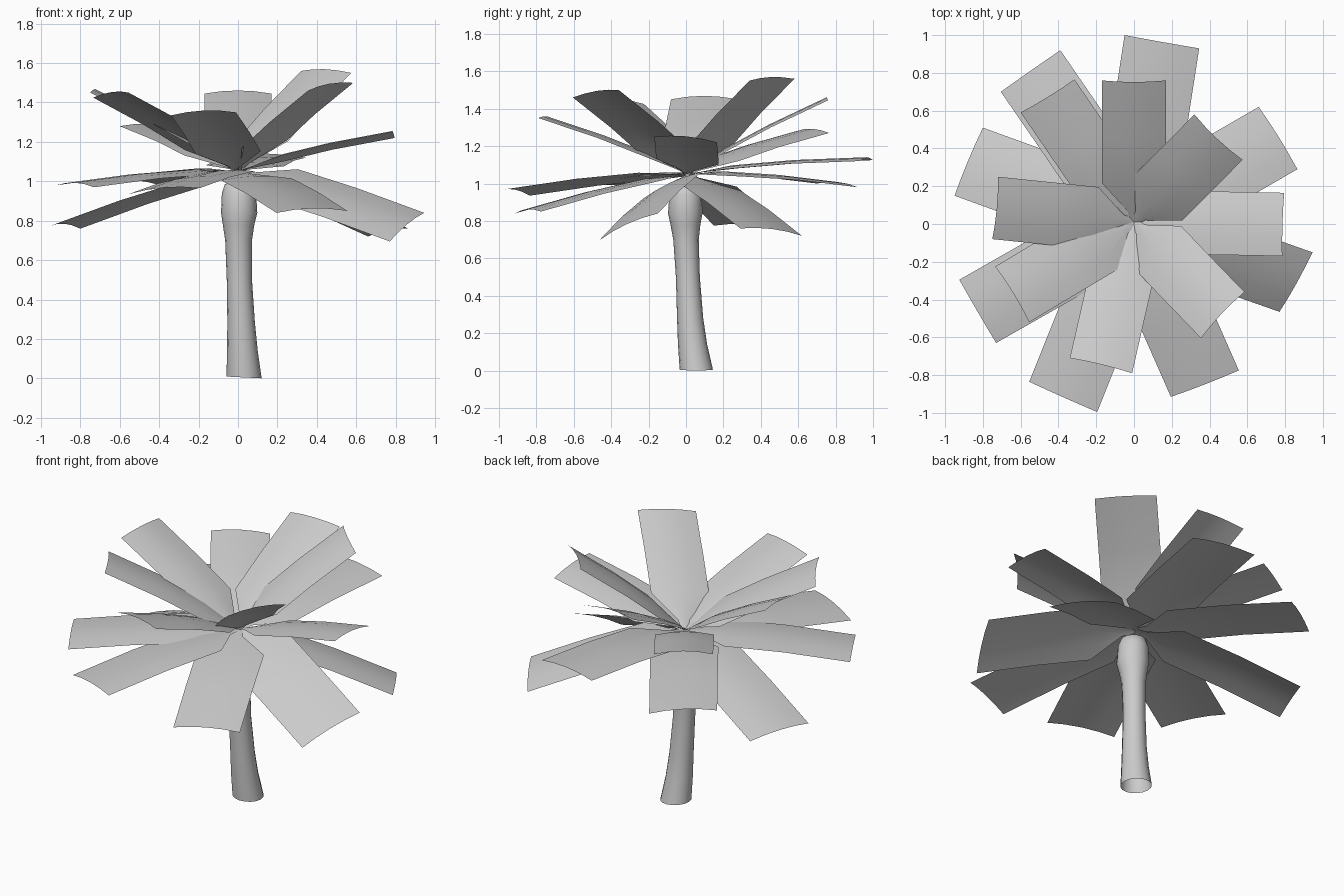
import bpy
import bmesh
import math
from mathutils import Vector

cube = bpy.data.objects.get("Cube")
if cube:
    bpy.data.objects.remove(cube, do_unlink=True)

grey = bpy.data.materials.new("light_grey")
grey.use_nodes = True
grey.diffuse_color = (0.6, 0.6, 0.6, 1)
grey.node_tree.nodes["Principled BSDF"].inputs["Base Color"].default_value = (0.6, 0.6, 0.6, 1)


def finish(name, bm):
    mesh = bpy.data.meshes.new(name)
    bm.to_mesh(mesh)
    bm.free()
    mesh.materials.append(grey)
    obj = bpy.data.objects.new(name, mesh)
    bpy.context.collection.objects.link(obj)
    for poly in mesh.polygons:
        poly.use_smooth = True
    return obj


def skin(bm, rows, closed=False):
    for a, b in zip(rows, rows[1:]):
        n = len(a)
        for i in range(n if closed else n - 1):
            j = (i + 1) % n
            bm.faces.new((a[i], a[j], b[j], b[i]))


# Trunk: leaning tube, open at the base, swollen and rounded under the crown
def build_trunk():
    sections = [  # centre x, centre y, height, radius
        (0.031, 0.055, 0.005, 0.089), (0.022, 0.035, 0.14, 0.078),
        (0.016, 0.022, 0.28, 0.07), (0.007, 0.01, 0.5, 0.064),
        (0.003, 0.0, 0.7, 0.068), (0.003, -0.003, 0.78, 0.08),
        (0.006, -0.004, 0.84, 0.092), (0.005, -0.002, 0.94, 0.087),
        (0.005, 0.0, 0.985, 0.072), (0.005, 0.0, 1.0, 0.045)]
    bm = bmesh.new()
    sides = 16
    rings = []
    for x, y, z, r in sections:
        angles = [math.tau * i / sides for i in range(sides)]
        rings.append([bm.verts.new((x + r * math.cos(a), y + r * math.sin(a), z))
                      for a in angles])
    # The cut at the base is slightly slanted
    for vert in rings[0]:
        vert.co.z += 0.05 * (0.031 - vert.co.x)
    skin(bm, rings, closed=True)
    bm.faces.new(rings[-1])
    finish("trunk", bm)


# Leaf: nearly flat strip that narrows to a short stalk at the crown
def build_leaf(name, first, second):
    c1, c2 = Vector(first), Vector(second)
    tip = (c1 + c2) / 2
    root = Vector((0, 0.01, 1.05))
    along = tip - root
    side = (c2 - c1) / 2
    up = along.cross(side).normalized()
    if up.z < 0:
        up, side = -up, -side
    shoulder = 0.24 / along.length
    stations = [(0, 0.12), (0.08, 0.2), (shoulder, 1), (0.6, 1), (1, 1)]
    bm = bmesh.new()
    rows = []
    for t, width in stations:
        droop = 0.06 * t * (1 - t)
        row = []
        for i in range(5):
            s = i / 2 - 1
            bulge = 0.018 * width * (1 - s * s)
            row.append(bm.verts.new(root + along * t + side * s * width
                                    + up * (droop + bulge)))
        rows.append(row)
    skin(bm, rows)
    bmesh.ops.recalc_face_normals(bm, faces=bm.faces)
    bm.normal_update()
    if sum(f.normal.z for f in bm.faces) < 0:
        bmesh.ops.reverse_faces(bm, faces=bm.faces)
    finish(name, bm)


build_trunk()

# The two tip corners of each leaf, going clockwise from the back
tips = [
    ((-0.05, 1.0, 1.125), (0.345, 0.93, 1.12)),
    ((0.32, 0.58, 1.56), (0.575, 0.34, 1.55)),
    ((0.66, 0.62, 0.72), (0.865, 0.29, 0.76)),
    ((0.795, 0.165, 1.22), (0.785, -0.17, 1.25)),
    ((0.945, -0.15, 0.84), (0.77, -0.465, 0.695)),
    ((0.585, -0.36, 1.5), (0.355, -0.605, 1.46)),
    ((0.555, -0.775, 0.85), (0.195, -0.915, 0.84)),
    ((-0.01, -0.79, 1.35), (-0.34, -0.71, 1.335)),
    ((-0.195, -0.995, 0.965), (-0.555, -0.835, 0.935)),
    ((-0.555, -0.52, 1.45), (-0.735, -0.225, 1.425)),
    ((-0.73, -0.63, 0.97), (-0.925, -0.295, 0.98)),
    ((-0.75, -0.08, 1.45), (-0.72, 0.25, 1.455)),
    ((-0.95, 0.15, 0.775), (-0.8, 0.51, 0.76)),
    ((-0.6, 0.59, 1.28), (-0.315, 0.765, 1.27)),
    ((-0.705, 0.7, 1.0), (-0.39, 0.92, 0.98)),
    ((-0.17, 0.76, 1.445), (0.17, 0.76, 1.445)),
]
for number, (first, second) in enumerate(tips, 1):
    build_leaf(f"leaf_{number}", first, second)
